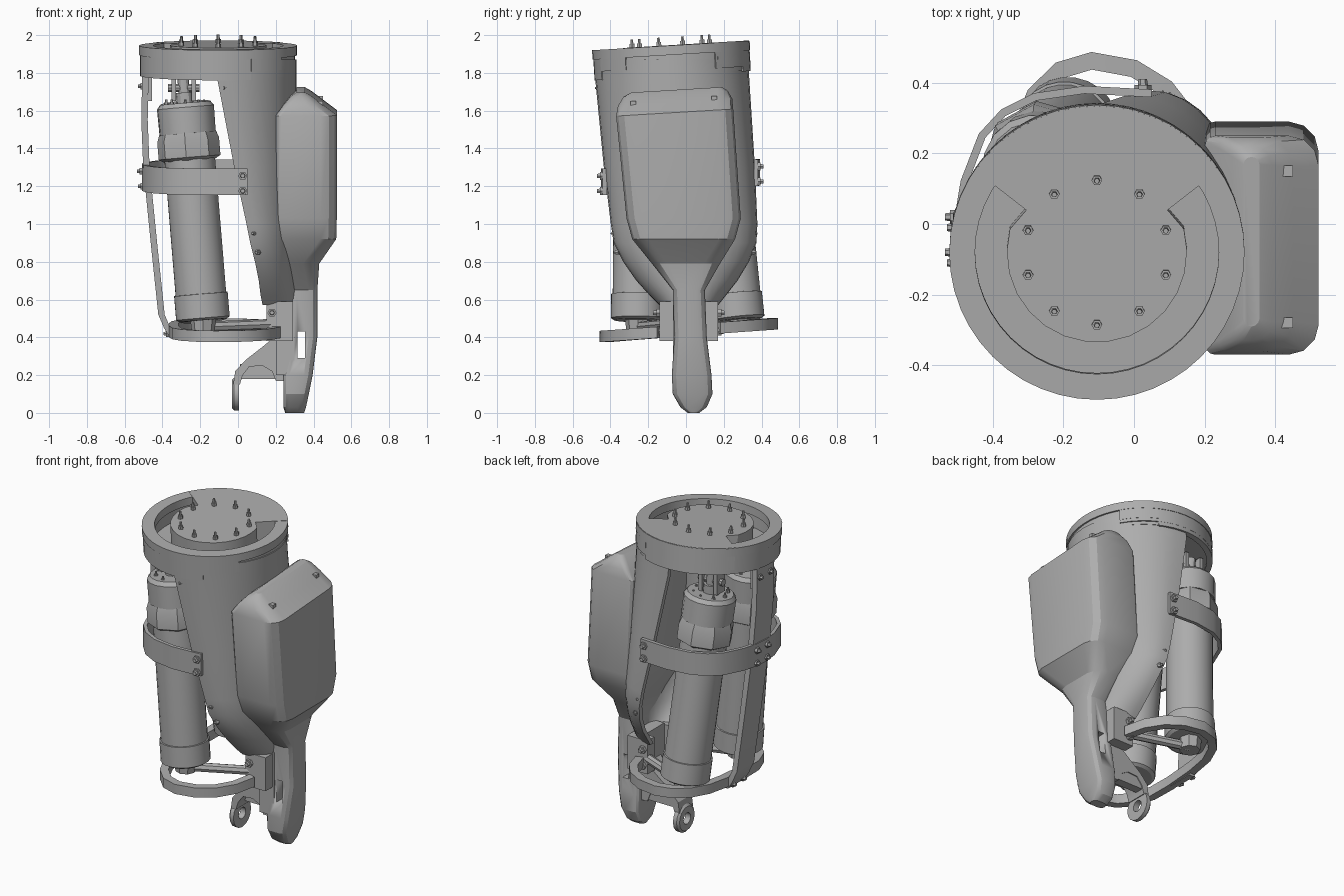
import bpy, bmesh
from math import sin, cos, pi, radians
from mathutils import Vector, Matrix

cube = bpy.data.objects.get("Cube")
if cube:
    bpy.data.objects.remove(cube)

grey = bpy.data.materials.new("mid_grey")
grey.use_nodes = True
grey.diffuse_color = (0.42, 0.42, 0.42, 1)
grey.node_tree.nodes["Principled BSDF"].inputs["Base Color"].default_value = (0.42, 0.42, 0.42, 1)

MID_Y = 0.015
HUB = Matrix.Translation((-0.105, -0.08, 1.94)) @ Matrix.Rotation(0.06, 4, 'X')


def finish(name, bm, angle=30):
    bmesh.ops.recalc_face_normals(bm, faces=bm.faces)
    for f in bm.faces:
        f.smooth = True
    me = bpy.data.meshes.new(name)
    bm.to_mesh(me)
    bm.free()
    me.set_sharp_from_angle(angle=radians(angle))
    me.materials.append(grey)
    ob = bpy.data.objects.new(name, me)
    bpy.context.scene.collection.objects.link(ob)
    return ob


def loft(name, rings, loop=False, angle=30, matrix=None):
    """Skin closed cross-sections; cap the ends unless they loop round."""
    bm = bmesh.new()
    rows = [[bm.verts.new(matrix @ Vector(p) if matrix else p) for p in r] for r in rings]
    n = len(rows[0])
    pairs = list(zip(rows, rows[1:])) + ([(rows[-1], rows[0])] if loop else [])
    for a, b in pairs:
        for i in range(n):
            j = (i + 1) % n
            bm.faces.new((a[i], a[j], b[j], b[i]))
    if not loop:
        bm.faces.new(rows[0])
        bm.faces.new(rows[-1])
    return finish(name, bm, angle)


def lathe(name, p0, p1, profile, segs=24):
    """Round part along p0-p1; profile holds (fraction, radius)."""
    p0, p1 = Vector(p0), Vector(p1)
    q = (p1 - p0).to_track_quat('Z', 'Y')
    ring = [Vector((cos(2 * pi * i / segs), sin(2 * pi * i / segs), 0)) for i in range(segs)]
    return loft(name, [[p0.lerp(p1, t) + q @ (v * r) for v in ring] for t, r in profile])


def bolt(name, p, d, r=0.018, length=0.035):
    p, d = Vector(p), Vector(d).normalized()
    return lathe(name, p - d * 0.01, p + d * length, [(0, r), (0.6, r), (0.6, r * 0.6), (1, r * 0.5)], 6)


def annulus(name, r0, r1, z0, z1, a0=0, a1=360, segs=48):
    full = a1 - a0 == 360
    rings = []
    for i in range(segs + (not full)):
        a = radians(a0 + (a1 - a0) * i / segs)
        rings.append([(r * cos(a), r * sin(a), z) for r, z in ((r0, z0), (r1, z0), (r1, z1), (r0, z1))])
    return loft(name, rings, full, matrix=HUB)


def band(name, path, z, h, t, slope=0.06):
    """Upright strip swept along a plan path on a slightly tilted plane."""
    pts = [Vector(p) for p in path]
    rings = []
    for i, p in enumerate(pts):
        d = (pts[min(i + 1, len(pts) - 1)] - pts[max(i - 1, 0)]).normalized()
        n = Vector((-d.y, d.x)) * t / 2
        zc = z + slope * p.y
        rings.append([(p.x + s * n.x, p.y + s * n.y, zc + k * h / 2)
                      for s, k in ((-1, -1), (1, -1), (1, 1), (-1, 1))])
    return loft(name, rings)


def prism(name, pts, y0, y1):
    return loft(name, [[(x, y, z) for x, z in pts] for y in (y0, y1)])


def box(name, x0, x1, y0, y1, z0, z1):
    return prism(name, [(x0, z0), (x1, z0), (x1, z1), (x0, z1)], y0, y1)


def section(x0, x1, y0, y1, z, r_in, r_out, slope):
    """Rounded rectangle in plan, with softer corners on the outer side."""
    out = []
    for cx, cy, r, a in ((x1, y1, r_out, 0), (x0, y1, r_in, 90), (x0, y0, r_in, 180), (x1, y0, r_out, 270)):
        r = min(r, (x1 - x0) * 0.48, (y1 - y0) * 0.48)
        ox = cx + (-r if cx == x1 else r)
        oy = cy + (-r if cy == y1 else r)
        for k in range(4):
            t = radians(a + k * 30)
            y = oy + r * sin(t)
            out.append((ox + r * cos(t), y, z + slope * (y + 0.06)))
    return out


# Top collar: lip, lower band, tabs and floor of the recess
annulus("collar_lip", 0.345, 0.418, -0.045, 0.005)
annulus("collar_inner_wall", 0.36, 0.408, -0.15, -0.04)
annulus("collar_band", 0.38, 0.414, -0.155, -0.04, 65, 295, 36)
for a0, a1 in ((-65, -36), (36, 65)):
    annulus("collar_tab", 0.39, 0.416, -0.11, -0.04, a0, a1, 6)
annulus("collar_floor", 0.2, 0.385, -0.15, -0.125)

# Hub plate: disc joined to a wide rear web that laps over the lip
outline = [(0.415 * cos(radians(a)), 0.415 * sin(radians(a))) for a in range(34, 147, 8)]
outline += [(-0.2, 0.12)]
outline += [(0.255 * cos(radians(a)), 0.255 * sin(radians(a))) for a in range(165, 376, 14)]
outline += [(0.2, 0.12)]
loft("hub_plate", [[(x, y, z) for x, y in outline] for z in (-0.13, 0.007)], matrix=HUB)
up = HUB.to_3x3() @ Vector((0, 0, 1))
for i in range(10):
    a = radians(90 + 36 * i)
    bolt("hub_stud", HUB @ Vector((0.205 * cos(a), 0.205 * sin(a), 0.0)), up, 0.015, 0.05)

# Main half-shell, narrowing to the ankle: z, open edge x, half width, centre y
shell_rows = [(1.87, -0.11, 0.408, -0.08), (1.77, -0.11, 0.408, -0.073), (1.3, -0.02, 0.4, -0.035),
              (1.0, 0.045, 0.388, -0.01), (0.9, 0.065, 0.378, -0.005), (0.8, 0.09, 0.333, 0.0),
              (0.7, 0.11, 0.268, 0.005), (0.62, 0.12, 0.2, 0.01), (0.57, 0.13, 0.155, 0.015)]
rings = []
for z, xe, w, cy in shell_rows:
    arc = [radians(-90 + 10 * k) for k in range(19)]
    outer = [(xe + (0.31 - xe) * cos(a), cy + w * sin(a), z) for a in arc]
    inner = [(xe + (0.28 - xe) * cos(a), cy + (w - 0.03) * sin(a), z) for a in reversed(arc)]
    rings.append(outer + inner)
loft("main_shell", rings, angle=40)
for z, xe, w, cy in shell_rows[1:5]:
    for s in (-1, 1):
        bolt("shell_edge_bolt", (xe + 0.04, cy + s * (w - 0.02), z - 0.05), (-0.5, s, 0), 0.014, 0.02)

# Side pod flowing into the outer ankle arm: z, x0, x1, y0, y1
pod_rows = [(0.0, 0.25, 0.35, 0.01, 0.07), (0.03, 0.24, 0.36, -0.03, 0.11), (0.1, 0.24, 0.375, -0.07, 0.14),
            (0.2, 0.24, 0.395, -0.075, 0.135), (0.4, 0.25, 0.42, -0.062, 0.11), (0.65, 0.28, 0.42, -0.07, 0.1),
            (0.79, 0.25, 0.43, -0.18, 0.18), (0.92, 0.21, 0.52, -0.285, 0.26), (1.03, 0.2, 0.523, -0.315, 0.29),
            (1.59, 0.2, 0.523, -0.37, 0.25), (1.645, 0.24, 0.45, -0.36, 0.245), (1.69, 0.28, 0.39, -0.33, 0.22),
            (1.71, 0.31, 0.355, -0.29, 0.19)]
pod = loft("side_pod", [section(x0, x1, y0, y1, z, 0.03, 0.085 if z > 0.7 else 0.045, 0.06 if z > 1.5 else 0)
                        for z, x0, x1, y0, y1 in pod_rows], angle=25)
window = box("window_cutter", 0.315, 0.355, -0.5, 0.5, 0.29, 0.43)
window.hide_render = True
window.hide_viewport = True
cut = pod.modifiers.new("arm_window", 'BOOLEAN')
cut.object = window
cut.solver = 'EXACT'
for y in (-0.28, 0.15):
    z = 1.645 + 0.06 * (y + 0.06)
    box("pod_clip", 0.4, 0.45, y - 0.015, y + 0.015, z - 0.015, z + 0.02)

# Ankle block, brackets and inner fork arm
box("ankle_block", 0.2, 0.3, -0.07, 0.1, 0.2, 0.6)
for s in (-1, 1):
    y = MID_Y + s * 0.12
    box("ankle_bracket", 0.15, 0.29, y - 0.035, y + 0.035, 0.38, 0.59)
    for z in (0.43, 0.53):
        bolt("ankle_bolt", (0.18, y + s * 0.035, z), (0, s, 0), 0.024)
fork = [(0.26, 0.5), (0.19, 0.4), (0.13, 0.35), (0.04, 0.28), (-0.015, 0.22), (-0.025, 0.15), (0.01, 0.15),
        (0.025, 0.2), (0.06, 0.245), (0.13, 0.25), (0.18, 0.22), (0.2, 0.17), (0.26, 0.17)]
prism("inner_fork_arm", fork, -0.035, 0.1)
box("fork_web", 0.01, 0.21, 0.04, 0.095, 0.18, 0.26)
eye = []
for i in range(16):
    a = 2 * pi * i / 16
    eye.append([(x, 0.035 + r * cos(a), 0.1 + r * sin(a))
                for x, r in ((-0.032, 0.035), (-0.032, 0.075), (-0.02, 0.088), (0.005, 0.088), (0.005, 0.035))])
loft("fork_eye", eye, loop=True)

# Twin actuators with caps, rods and clevises
for s, yb, yt in ((-1, -0.255, -0.245), (1, 0.275, 0.155)):
    base, top = Vector((-0.185, yb, 0.49)), Vector((-0.28, yt, 1.64))
    lathe("actuator_body", base, top, [(0, 0.125), (0.01, 0.143), (0.12, 0.143), (0.121, 0.135), (0.76, 0.135)])
    lathe("actuator_collar", base, top, [(0.735, 0.135), (0.75, 0.165), (0.83, 0.165), (0.89, 0.14)], 8)
    lathe("actuator_cap", base, top, [(0.86, 0.15), (0.98, 0.152), (1, 0.135)], 16)
    lathe("actuator_foot", base - Vector((0, 0, 0.06)), base + Vector((0, 0, 0.02)), [(0, 0.06), (1, 0.07)], 8)
    lathe("actuator_rod", top, top + Vector((-0.012, 0, 0.14)), [(0, 0.045), (0.4, 0.045), (0.4, 0.03), (1, 0.03)], 12)
    for dx in (-0.06, 0.045):
        x = top.x + dx
        box("clevis_plate", x - 0.012, x + 0.012, yt - 0.04, yt + 0.04, 1.65, 1.79)
    lathe("clevis_pin", (top.x - 0.09, yt, 1.72), (top.x + 0.075, yt, 1.72), [(0, 0.022), (1, 0.022)], 10)
    for i in range(8):
        a = 2 * pi * i / 8
        bolt("cap_screw", top + Vector((0.1 * cos(a), 0.1 * sin(a), -0.01)), (0, 0, 1), 0.012, 0.03)
    # Strut from actuator foot to ankle bracket
    lathe("lower_strut", (-0.185, yb, 0.455), (0.19, MID_Y + s * 0.12, 0.47), [(0, 0.028), (1, 0.028)], 8)

# Rear spine bar with its hanger block: x, z, centre y
spine = [(-0.49, 1.8, -0.07), (-0.495, 1.55, -0.055), (-0.485, 1.3, -0.035), (-0.44, 0.85, -0.01),
         (-0.405, 0.52, 0.01), (-0.375, 0.45, MID_Y), (-0.345, 0.4, MID_Y)]
loft("spine_bar", [[(x + sx * 0.017, y + sy * 0.085, z) for sx, sy in ((-1, -1), (1, -1), (1, 1), (-1, 1))]
                   for x, z, y in spine])
box("spine_hanger", -0.49, -0.455, -0.14, 0.01, 1.65, 1.79)
for z, x, cy in ((1.73, -0.505, -0.06), (1.28, -0.51, -0.03), (1.2, -0.505, -0.03), (0.42, -0.37, MID_Y)):
    for dy in (-0.05, 0.05):
        bolt("spine_bolt", (x, cy + dy, z), (-1, 0, 0), 0.02, 0.025)

# Middle strap, wrapping from one shell edge to the other
half = [(0.05, 0.4), (-0.14, 0.41), (-0.28, 0.39), (-0.37, 0.345), (-0.43, 0.28), (-0.48, 0.15), (-0.497, 0.05)]
strap = [(x, y - 0.03) for x, y in half] + [(x, -y - 0.03) for x, y in reversed(half)]
band("middle_strap", strap, 1.25, 0.14, 0.022)
for s in (-1, 1):
    for z in (1.2, 1.28):
        bolt("strap_bolt", (0.025, -0.03 + s * 0.41, z + s * 0.025), (0, s, 0), 0.024, 0.03)

# Lower hoop around both actuator feet
half = [(0.2, 0.16), (0.16, 0.28), (0.09, 0.37), (0.0, 0.425), (-0.12, 0.447), (-0.21, 0.42),
        (-0.28, 0.35), (-0.325, 0.24), (-0.34, 0.1)]
hoop = [(x, MID_Y + y) for x, y in half] + [(x, MID_Y - y) for x, y in reversed(half)]
band("lower_hoop", hoop, 0.437, 0.06, 0.05, 0.075)
